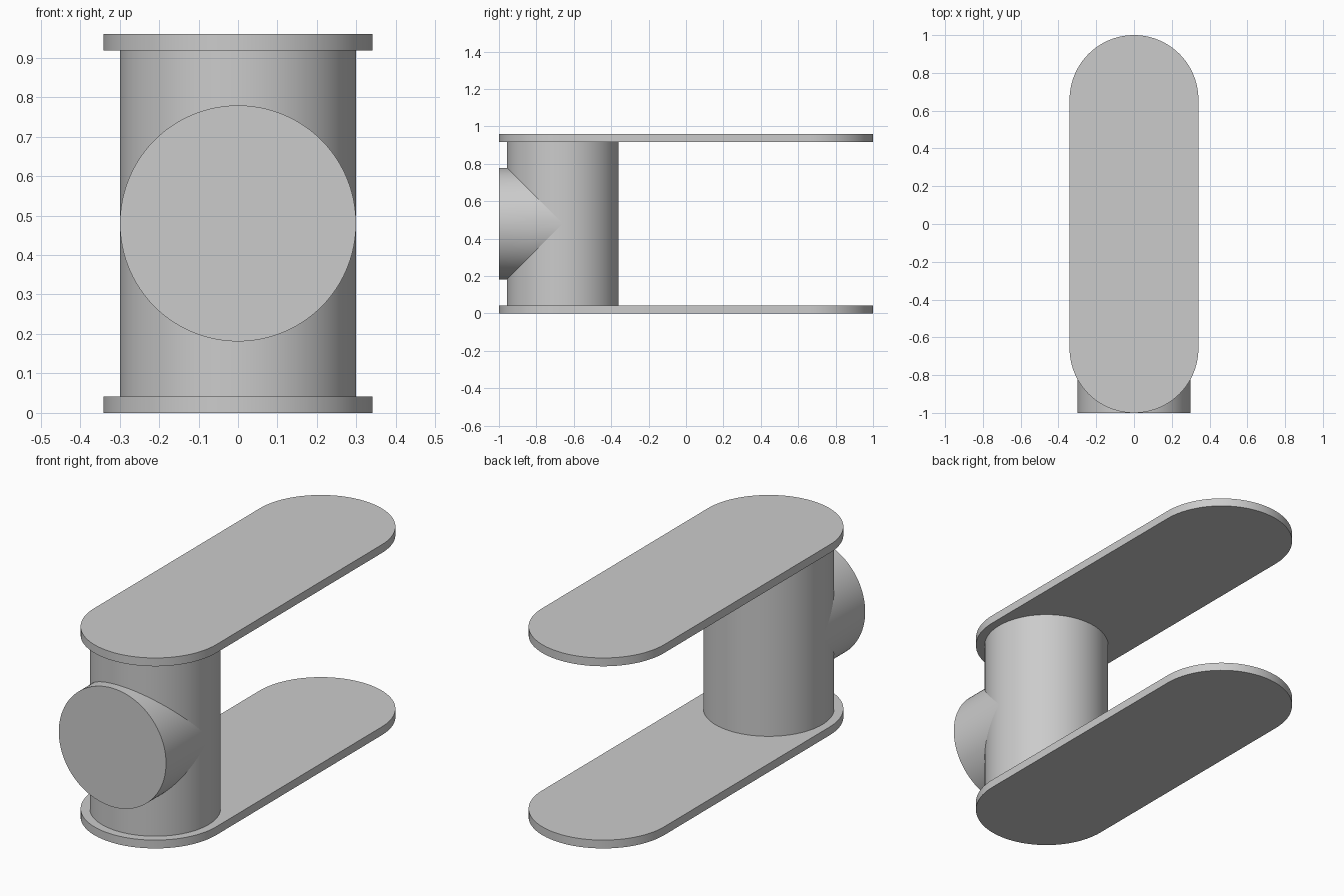
import bpy, bmesh
from math import sin, cos, pi, radians

cube = bpy.data.objects.get("Cube")
if cube:
    bpy.data.objects.remove(cube, do_unlink=True)

SEGMENTS = 96
PLATE_RADIUS, PLATE_THICKNESS = 0.341, 0.042
PIPE_RADIUS, PIPE_Y = 0.299, -0.659
HEIGHT = 0.96

grey = bpy.data.materials.new("plain grey")
grey.use_nodes = True
colour = (0.6, 0.6, 0.6, 1)
grey.diffuse_color = colour
grey.node_tree.nodes["Principled BSDF"].inputs["Base Color"].default_value = colour


def loft(name, start, end, cap_start=True, cap_end=True):
    """Skin two matching rings of points and close the chosen ends."""
    bm = bmesh.new()
    a = [bm.verts.new(p) for p in start]
    b = [bm.verts.new(p) for p in end]
    for i in range(len(a)):
        j = (i + 1) % len(a)
        bm.faces.new((a[i], a[j], b[j], b[i]))
    if cap_start:
        bm.faces.new(a[::-1])
    if cap_end:
        bm.faces.new(b)
    bmesh.ops.recalc_face_normals(bm, faces=bm.faces)
    mesh = bpy.data.meshes.new(name)
    bm.to_mesh(mesh)
    bm.free()
    mesh.materials.append(grey)
    obj = bpy.data.objects.new(name, mesh)
    bpy.context.collection.objects.link(obj)
    bpy.ops.object.select_all(action="DESELECT")
    obj.select_set(True)
    bpy.context.view_layer.objects.active = obj
    bpy.ops.object.shade_smooth_by_angle(angle=radians(30))
    return obj


def plate(name, bottom):
    """Long plate with fully rounded ends."""
    outline = []
    for side in (1, -1):
        for i in range(SEGMENTS // 2 + 1):
            t = 2 * pi * i / SEGMENTS
            outline.append((side * PLATE_RADIUS * cos(t),
                            side * (1 - PLATE_RADIUS + PLATE_RADIUS * sin(t))))
    loft(name, [(x, y, bottom) for x, y in outline],
         [(x, y, bottom + PLATE_THICKNESS) for x, y in outline])


plate("bottom_plate", 0)
plate("top_plate", HEIGHT - PLATE_THICKNESS)

# Upright column, its ends sunk into the plates
ring = [(PIPE_RADIUS * cos(2 * pi * i / SEGMENTS),
         PIPE_RADIUS * sin(2 * pi * i / SEGMENTS)) for i in range(SEGMENTS)]
sink = PLATE_THICKNESS / 2
loft("column", [(x, PIPE_Y + y, sink) for x, y in ring],
     [(x, PIPE_Y + y, HEIGHT - sink) for x, y in ring])

# Front branch, its inner end mitred to the column wall
loft("front_branch", [(x, -1, HEIGHT / 2 + z) for x, z in ring],
     [(x, PIPE_Y - abs(z), HEIGHT / 2 + z) for x, z in ring], cap_end=False)
